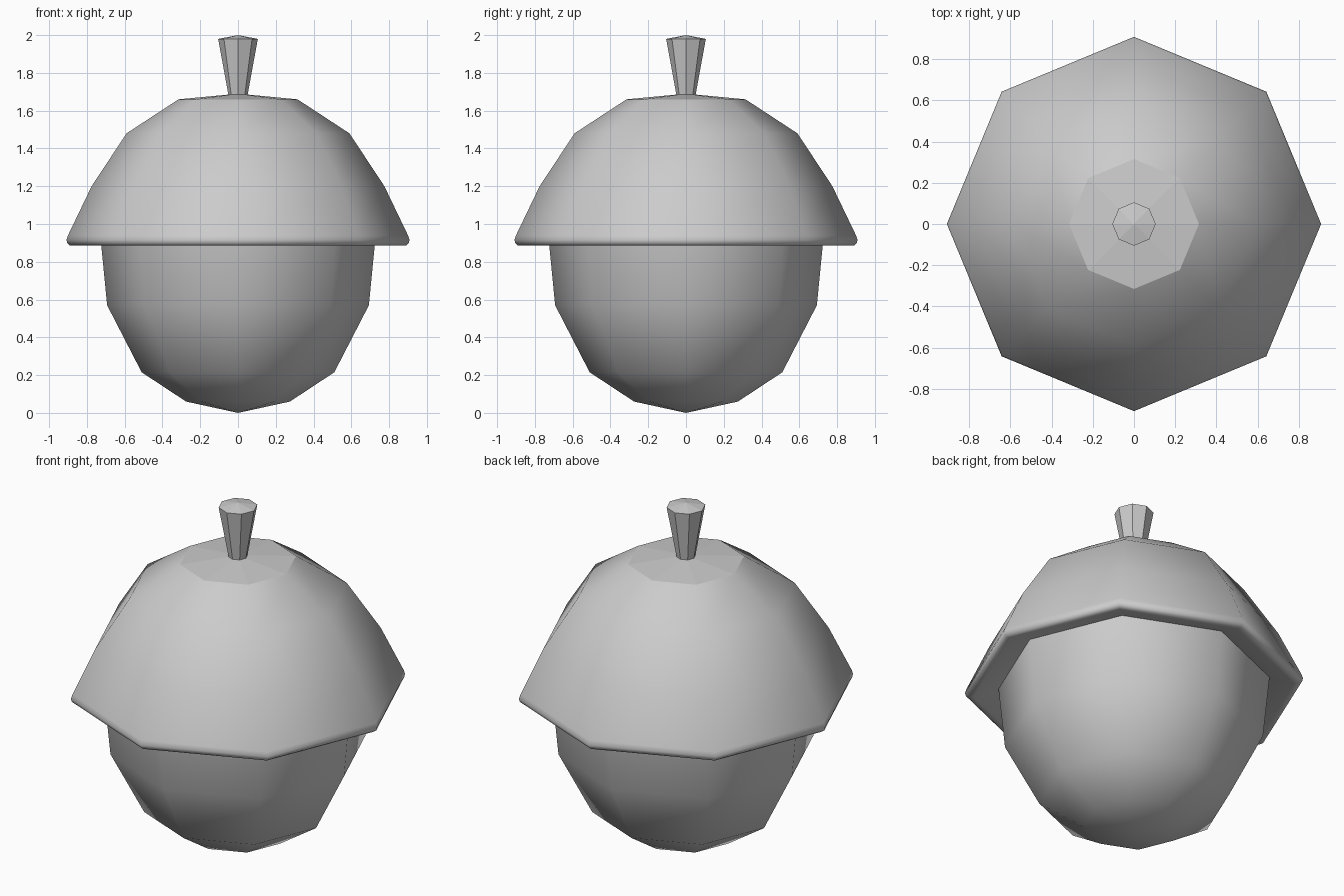
import bpy, bmesh
from math import sin, cos, pi

if "Cube" in bpy.data.objects:
    bpy.data.objects.remove(bpy.data.objects["Cube"])

SIDES = 8


def lathe(name, profile, flat_rings=()):
    """Spin (radius, z) points into an octagonal solid; radius 0 makes a pole.
    Bands whose index is in flat_rings are flat shaded."""
    bm = bmesh.new()
    rings = []
    for r, z in profile:
        if r == 0:
            rings.append([bm.verts.new((0, 0, z))] * SIDES)
        else:
            rings.append([bm.verts.new((r * cos(2 * pi * i / SIDES),
                                        r * sin(2 * pi * i / SIDES), z))
                          for i in range(SIDES)])
    for k in range(len(rings) - 1):
        a, b = rings[k], rings[k + 1]
        for i in range(SIDES):
            j = (i + 1) % SIDES
            corners = list(dict.fromkeys((a[i], a[j], b[j], b[i])))
            face = bm.faces.new(corners)
            face.smooth = k not in flat_rings
    bmesh.ops.recalc_face_normals(bm, faces=bm.faces)
    # keep the border between flat and smooth bands crisp
    for e in bm.edges:
        if len({f.smooth for f in e.link_faces}) > 1:
            e.smooth = False
    mesh = bpy.data.meshes.new(name)
    bm.to_mesh(mesh)
    bm.free()
    obj = bpy.data.objects.new(name, mesh)
    bpy.context.collection.objects.link(obj)
    return obj


# Nut body, running a little way up inside the cap
lathe("nut", [(0, 0), (0.275, 0.06), (0.51, 0.215), (0.693, 0.57),
              (0.73, 0.95), (0, 0.95)], flat_rings=(4,))

# Cap with a rounded rim, hollowed underside and faceted crown
lathe("cap", [(0, 0.94), (0.70, 0.94), (0.86, 0.888), (0.888, 0.885),
              (0.903, 0.897), (0.908, 0.915), (0.90, 0.94), (0.775, 1.2),
              (0.59, 1.48), (0.315, 1.66), (0, 1.69)], flat_rings=(0, 9))

# Flared stem
lathe("stem", [(0, 1.66), (0.048, 1.66), (0.052, 1.69), (0.105, 1.98),
               (0, 2.0)], flat_rings=(0, 1, 2, 3))
